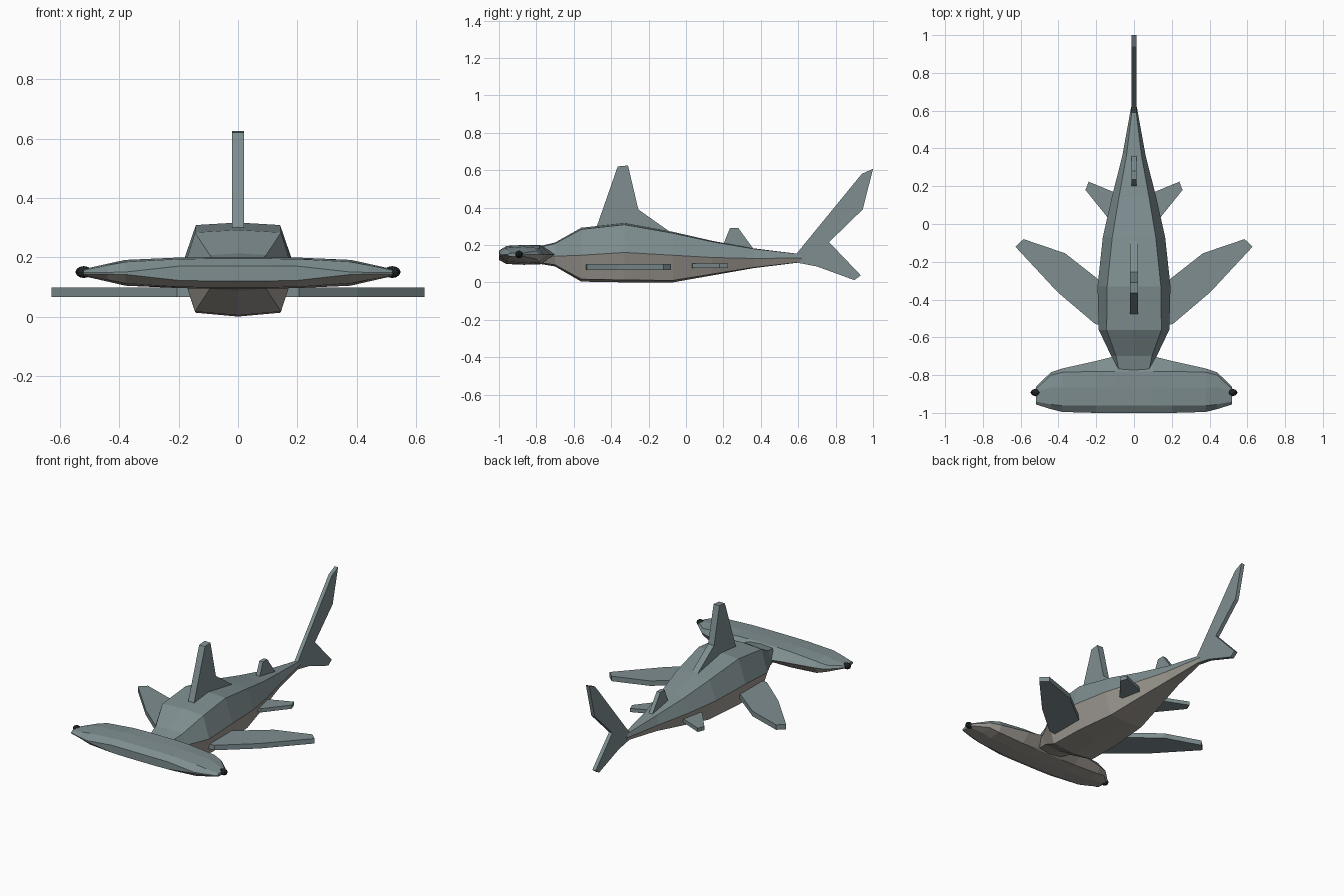
import bpy, bmesh

if "Cube" in bpy.data.objects:
    bpy.data.objects.remove(bpy.data.objects["Cube"])


def material(name, colour):
    m = bpy.data.materials.new(name)
    m.diffuse_color = (*colour, 1)
    m.use_nodes = True
    m.node_tree.nodes["Principled BSDF"].inputs["Base Color"].default_value = m.diffuse_color
    return m


GREY = material("slate grey", (0.21, 0.27, 0.28))
BELLY = material("pale belly", (0.36, 0.335, 0.30))
BLACK = material("eye black", (0.012, 0.016, 0.018))


def finish(bm, name, mats):
    bmesh.ops.recalc_face_normals(bm, faces=bm.faces)
    me = bpy.data.meshes.new(name)
    bm.to_mesh(me)
    bm.free()
    for m in mats:
        me.materials.append(m)
    ob = bpy.data.objects.new(name, me)
    bpy.context.collection.objects.link(ob)
    return ob


def loft(name, rings, belly_sides):
    """Skin closed rings; ring sides listed in belly_sides are pale."""
    bm = bmesh.new()
    rows = [[bm.verts.new(p) for p in r] for r in rings]
    n = len(rows[0])
    for a, b in zip(rows, rows[1:]):
        for i in range(n):
            j = (i + 1) % n
            f = bm.faces.new((a[i], a[j], b[j], b[i]))
            f.material_index = int(i in belly_sides)
    bm.faces.new(rows[0])
    bm.faces.new(rows[-1])
    return finish(bm, name, [GREY, BELLY])


def slab(name, outline, axis, low, high):
    """Extrude a flat outline: axis 'x' uses (y, z), axis 'z' uses (x, y)."""
    def place(p, t):
        return (t, p[0], p[1]) if axis == 'x' else (p[0], p[1], t)
    bm = bmesh.new()
    a = [bm.verts.new(place(p, low)) for p in outline]
    b = [bm.verts.new(place(p, high)) for p in outline]
    bm.faces.new(a)
    bm.faces.new(b)
    for i in range(len(a)):
        j = (i + 1) % len(a)
        bm.faces.new((a[i], a[j], b[j], b[i]))
    return finish(bm, name, [GREY])


# Body: y, top z, middle z, bottom z, top half width, middle half width
stations = [
    (-0.82, 0.185, 0.145, 0.105, 0.07, 0.09),
    (-0.70, 0.213, 0.14, 0.085, 0.095, 0.12),
    (-0.56, 0.292, 0.145, 0.004, 0.145, 0.187),
    (-0.33, 0.317, 0.16, 0.0, 0.142, 0.193),
    (-0.07, 0.270, 0.145, 0.0, 0.115, 0.165),
    (0.14, 0.222, 0.133, 0.037, 0.08, 0.118),
    (0.36, 0.182, 0.128, 0.076, 0.04, 0.062),
    (0.62, 0.150, 0.130, 0.108, 0.008, 0.015),
]
rings = []
for y, top, mid, bot, wt, wm in stations:
    t = top - 0.06 * wt
    b = bot + 0.09 * wt
    rings.append([(0, y, top), (wt, y, t), (wm, y, mid), (wt, y, b),
                  (0, y, bot), (-wt, y, b), (-wm, y, mid), (-wt, y, t)])
loft("body", rings, {2, 3, 4, 5})

# Hammer head: half sections from the middle to the tip, each a ring of (y, z)
half = [
    (0.10, [(-1, .17), (-.96, .195), (-.865, .2), (-.78, .2), (-.70, .15),
            (-.78, .096), (-.865, .094), (-.96, .098), (-1, .12)]),
    (0.20, [(-1, .17), (-.96, .194), (-.865, .199), (-.78, .197), (-.725, .15),
            (-.78, .097), (-.865, .096), (-.96, .1), (-1, .122)]),
    (0.38, [(-.995, .15), (-.962, .184), (-.865, .191), (-.785, .182), (-.765, .148),
            (-.785, .108), (-.865, .104), (-.962, .112), (-.995, .142)]),
    (0.44, [(-.98, .149), (-.955, .173), (-.865, .178), (-.80, .168), (-.785, .148),
            (-.80, .125), (-.865, .118), (-.955, .124), (-.98, .143)]),
    (0.52, [(-.955, .149), (-.94, .156), (-.89, .16), (-.875, .156), (-.862, .148),
            (-.875, .14), (-.89, .136), (-.94, .139), (-.955, .144)]),
]
sections = [(-x, r) for x, r in reversed(half)] + half
loft("hammer_head", [[(x, y, z) for y, z in r] for x, r in sections],
     {4, 5, 6, 7})

# Upright fins
slab("dorsal_fin", [(-.48, .29), (-.365, .62), (-.31, .625), (-.255, .39),
                    (-.09, .273), (-.2, .24), (-.45, .24)], 'x', -.021, .021)
slab("rear_dorsal_fin", [(.2, .205), (.235, .29), (.28, .29), (.36, .18),
                         (.3, .16)], 'x', -.013, .013)
slab("tail_fin", [(.58, .14), (.94, .58), (1.0, .607), (.945, .39),
                  (.765, .215), (.935, .037), (.9, .012), (.7, .085),
                  (.58, .108)], 'x', -.012, .012)

# Paired side fins and eyes
pectoral = [(.10, -.54), (.205, -.53), (.405, -.36), (.628, -.12), (.585, -.08),
            (.365, -.155), (.18, -.30), (.10, -.36)]
pelvic = [(.06, .02), (.14, .035), (.257, .18), (.24, .224), (.11, .17), (.05, .14)]
for side, s in (("left", -1), ("right", 1)):
    slab(side + "_pectoral_fin", [(s * x, y) for x, y in pectoral], 'z', .066, .098)
    slab(side + "_pelvic_fin", [(s * x, y) for x, y in pelvic], 'z', .076, .1)
    bm = bmesh.new()
    bmesh.ops.create_uvsphere(bm, u_segments=8, v_segments=6, radius=1)
    for v in bm.verts:
        v.co = (s * .52 + v.co.x * .028, -.892 + v.co.y * .02, .15 + v.co.z * .02)
    finish(bm, side + "_eye", [BLACK])
